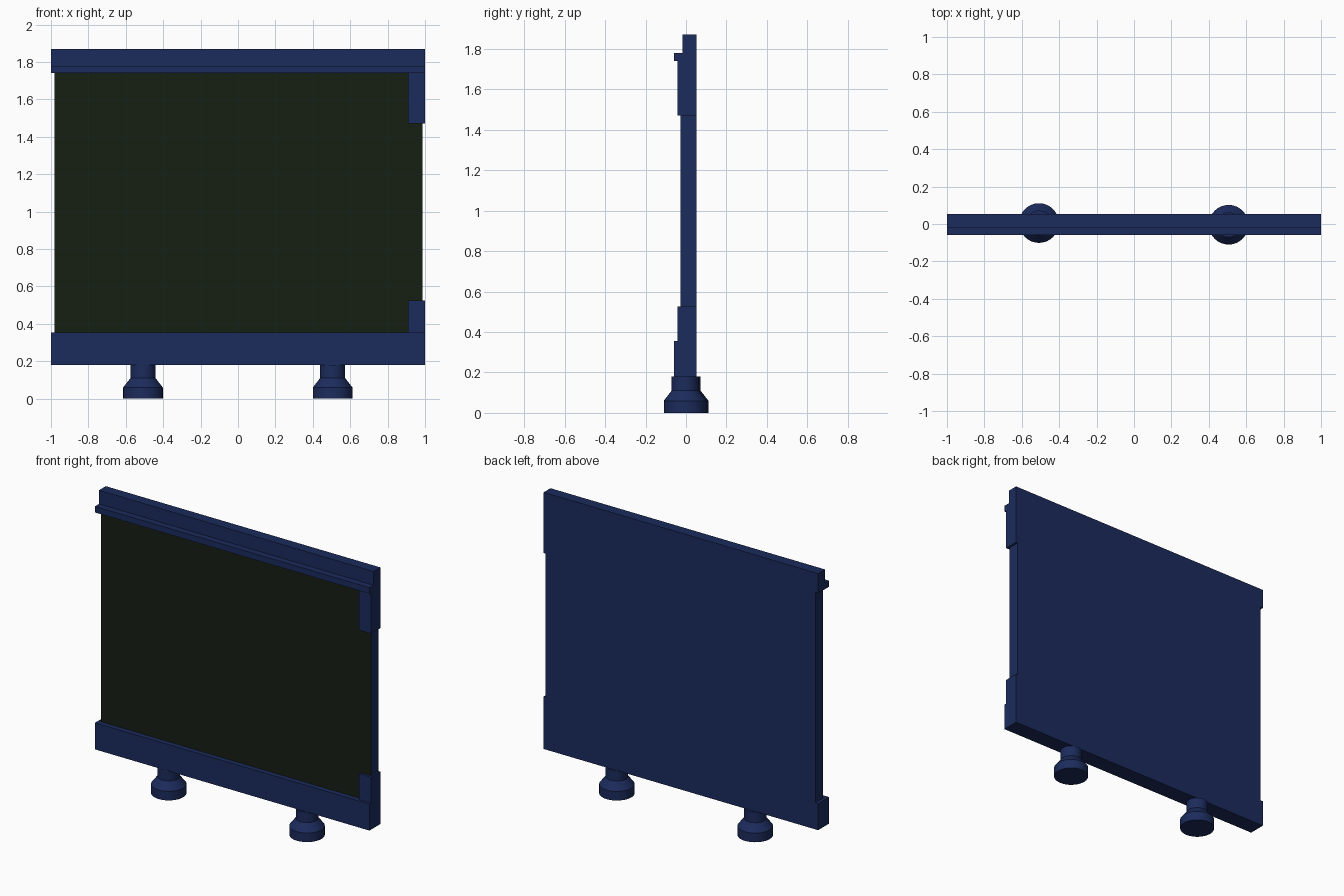
import bpy, bmesh, math

if "Cube" in bpy.data.objects:
    bpy.data.objects.remove(bpy.data.objects["Cube"])

def material(name, color):
    m = bpy.data.materials.new(name)
    m.diffuse_color = color
    m.use_nodes = True
    m.node_tree.nodes["Principled BSDF"].inputs["Base Color"].default_value = m.diffuse_color
    return m

BLUE = material("navy_casing", (0.011, 0.024, 0.107, 1))
DARK = material("dark_screen", (0.008, 0.014, 0.007, 1))
BACK = 0.053  # shared flat back plane

def finish(name, bm, mats=(BLUE,)):
    bmesh.ops.recalc_face_normals(bm, faces=bm.faces)
    me = bpy.data.meshes.new(name)
    bm.to_mesh(me)
    bm.free()
    for m in mats:
        me.materials.append(m)
    ob = bpy.data.objects.new(name, me)
    bpy.context.collection.objects.link(ob)
    return ob

def extrude_x(name, profile, x0, x1, mats=(BLUE,)):
    """Extrude a closed (y, z) profile from x0 to x1."""
    bm = bmesh.new()
    face = bm.faces.new([bm.verts.new((x0, y, z)) for y, z in profile])
    new = bmesh.ops.extrude_face_region(bm, geom=[face])["geom"]
    for v in new:
        if isinstance(v, bmesh.types.BMVert):
            v.co.x = x1
    # extruding keeps or drops the start cap depending on its context
    caps = [f for f in bm.faces if all(abs(v.co.x - x0) < 1e-6 for v in f.verts)]
    if not caps:
        bm.faces.new([v for v in bm.verts if abs(v.co.x - x0) < 1e-6])
    return finish(name, bm, mats)

def rect(y0, z0, z1):
    return [(y0, z0), (BACK, z0), (BACK, z1), (y0, z1)]

# Top rail with projecting lip along its lower edge
extrude_x("top_rail", [(-0.018, 1.87), (-0.018, 1.78), (-0.06, 1.78),
                       (-0.06, 1.74), (BACK, 1.74), (BACK, 1.87)], -1, 1)

# Bottom rail
extrude_x("bottom_rail", rect(-0.06, 0.18, 0.355), -1, 1)

# Main panel, dark on the front only
panel = extrude_x("screen_panel", rect(-0.027, 0.355, 1.74), -0.98, 0.987, (BLUE, DARK))
for p in panel.data.polygons:
    if p.normal.y < -0.9:
        p.material_index = 1

# Corner blocks on the right edge
for name, z0, z1 in (("upper_corner_block", 1.47, 1.74),
                     ("lower_corner_block", 0.355, 0.525)):
    extrude_x(name, rect(-0.043, z0, z1), 0.91, 1)

# Round feet: lathed profile of (radius, z)
def foot(name, x, y, sides=32):
    profile = [(0.106, 0), (0.106, 0.06), (0.067, 0.11), (0.067, 0.18)]
    bm = bmesh.new()
    rings = [[bm.verts.new((x + r * math.cos(a), y + r * math.sin(a), z))
              for a in (2 * math.pi * i / sides for i in range(sides))]
             for r, z in profile]
    for lo, hi in zip(rings, rings[1:]):
        for i in range(sides):
            j = (i + 1) % sides
            bm.faces.new((lo[i], lo[j], hi[j], hi[i]))
    bm.faces.new(rings[0])
    bm.faces.new(rings[-1])
    ob = finish(name, bm)
    bpy.ops.object.select_all(action='DESELECT')
    bpy.context.view_layer.objects.active = ob
    ob.select_set(True)
    bpy.ops.object.shade_smooth_by_angle(angle=math.radians(30))

foot("left_foot", -0.508, 0.005)
foot("right_foot", 0.506, -0.004)
